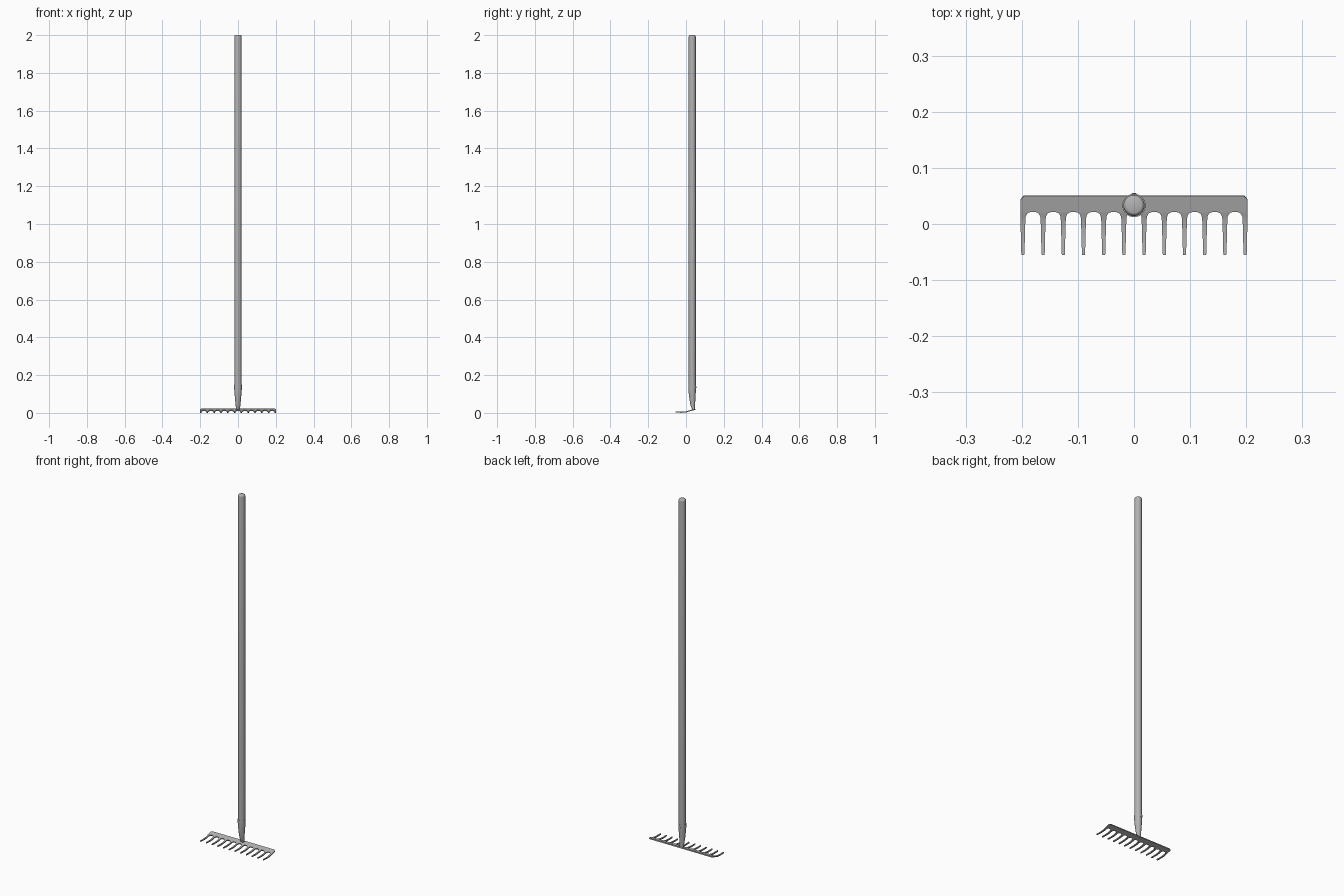
import bpy, bmesh, math

if "Cube" in bpy.data.objects:
    bpy.data.objects.remove(bpy.data.objects["Cube"])

GREY = bpy.data.materials.new("dark_grey")
GREY.diffuse_color = (0.45, 0.45, 0.45, 1)
GREY.use_nodes = True
GREY.node_tree.nodes["Principled BSDF"].inputs["Base Color"].default_value = GREY.diffuse_color


def finish(name, bm, angle=40):
    bmesh.ops.remove_doubles(bm, verts=bm.verts, dist=1e-5)
    bmesh.ops.recalc_face_normals(bm, faces=bm.faces)
    me = bpy.data.meshes.new(name)
    bm.to_mesh(me)
    bm.free()
    me.materials.append(GREY)
    ob = bpy.data.objects.new(name, me)
    bpy.context.collection.objects.link(ob)
    bpy.ops.object.select_all(action='DESELECT')
    ob.select_set(True)
    bpy.context.view_layer.objects.active = ob
    bpy.ops.object.shade_smooth_by_angle(angle=math.radians(angle))
    return ob


def loft(name, rings, n=32):
    """Closed loft through elliptical rings (z, y centre, x radius, y radius)."""
    bm = bmesh.new()
    loops = []
    for z, cy, rx, ry in rings:
        loops.append([bm.verts.new((rx * math.cos(2 * math.pi * i / n),
                                    cy + ry * math.sin(2 * math.pi * i / n), z))
                      for i in range(n)])
    for a, b in zip(loops, loops[1:]):
        for i in range(n):
            j = (i + 1) % n
            bm.faces.new((a[i], a[j], b[j], b[i]))
    bm.faces.new(loops[0])
    bm.faces.new(loops[-1])
    return finish(name, bm)


HY = 0.033      # handle axis
HALF = 0.202    # half width of rake head

# Wooden handle with a rounded top end, tapered inside the socket
R = 0.0188
handle = [(0.05, HY + 0.002, 0.011, 0.011), (0.11, HY, 0.0165, 0.0165), (0.15, HY, R, R)]
for k in range(6):
    a = k / 5 * math.radians(80)
    r = R - 0.007 * (1 - math.cos(a))
    handle.append((1.991 + 0.009 * math.sin(a) / math.sin(math.radians(80)), HY, r, r))
loft("handle", handle)

# Metal socket: tapers down and leans back onto the head, hollow rim on top
loft("socket", [
    (0.014, 0.041, 0.010, 0.005),
    (0.022, 0.039, 0.011, 0.008),
    (0.040, 0.036, 0.0125, 0.012),
    (0.070, 0.034, 0.0155, 0.0155),
    (0.100, HY, 0.0182, 0.0182),
    (0.125, HY, 0.0202, 0.0202),
    (0.150, HY, 0.0207, 0.0207),
    (0.150, HY, 0.0189, 0.0189),
    (0.140, HY, 0.0160, 0.0160)])

# Fixing screw at the back of the socket
screw = loft("socket_screw", [(-0.004, 0, 0.0045, 0.0045), (0.0005, 0, 0.0045, 0.0045),
                              (0.0018, 0, 0.0025, 0.0025)], 16)
screw.rotation_euler = (-math.pi / 2, 0, 0)
screw.location = (0, HY + 0.0207, 0.135)

# Rake head: rows of (y, z, half width of one tine cell, limit of head half width)
PITCH = 0.036
ROWS = [
    (0.0505, 0.0190, PITCH / 2, 0.196),
    (0.0440, 0.0174, PITCH / 2, HALF),
    (0.0225, 0.0120, PITCH / 2, HALF),
    (0.0215, 0.0117, 0.0110, HALF),
    (0.0190, 0.0109, 0.0072, HALF),
    (0.0140, 0.0090, 0.0050, HALF),
    (0.0050, 0.0064, 0.0043, HALF),
    (-0.0080, 0.0044, 0.0040, HALF),
    (-0.0220, 0.0036, 0.0036, HALF),
    (-0.0380, 0.0038, 0.0032, HALF),
    (-0.0530, 0.0044, 0.0029, HALF),
    (-0.0552, 0.0045, 0.0022, HALF)]
bm = bmesh.new()
for t in range(12):
    cx = (t - 5.5) * PITCH
    prev = None
    for y, z, w, lim in ROWS:
        xl, xr = (max(-lim, min(lim, cx + s * w)) for s in (-1, 1))
        pair = [bm.verts.new((x, y, z)) for x in (xl, xr)]
        if prev:
            bm.faces.new((prev[0], pair[0], pair[1], prev[1]))
        prev = pair
head = finish("rake_head", bm)
mod = head.modifiers.new("thickness", 'SOLIDIFY')
mod.thickness = 0.006
mod.offset = 0
# keep the rims crisp after thickening
bpy.ops.object.modifier_apply(modifier=mod.name)
bpy.ops.object.shade_smooth_by_angle(angle=math.radians(40))
